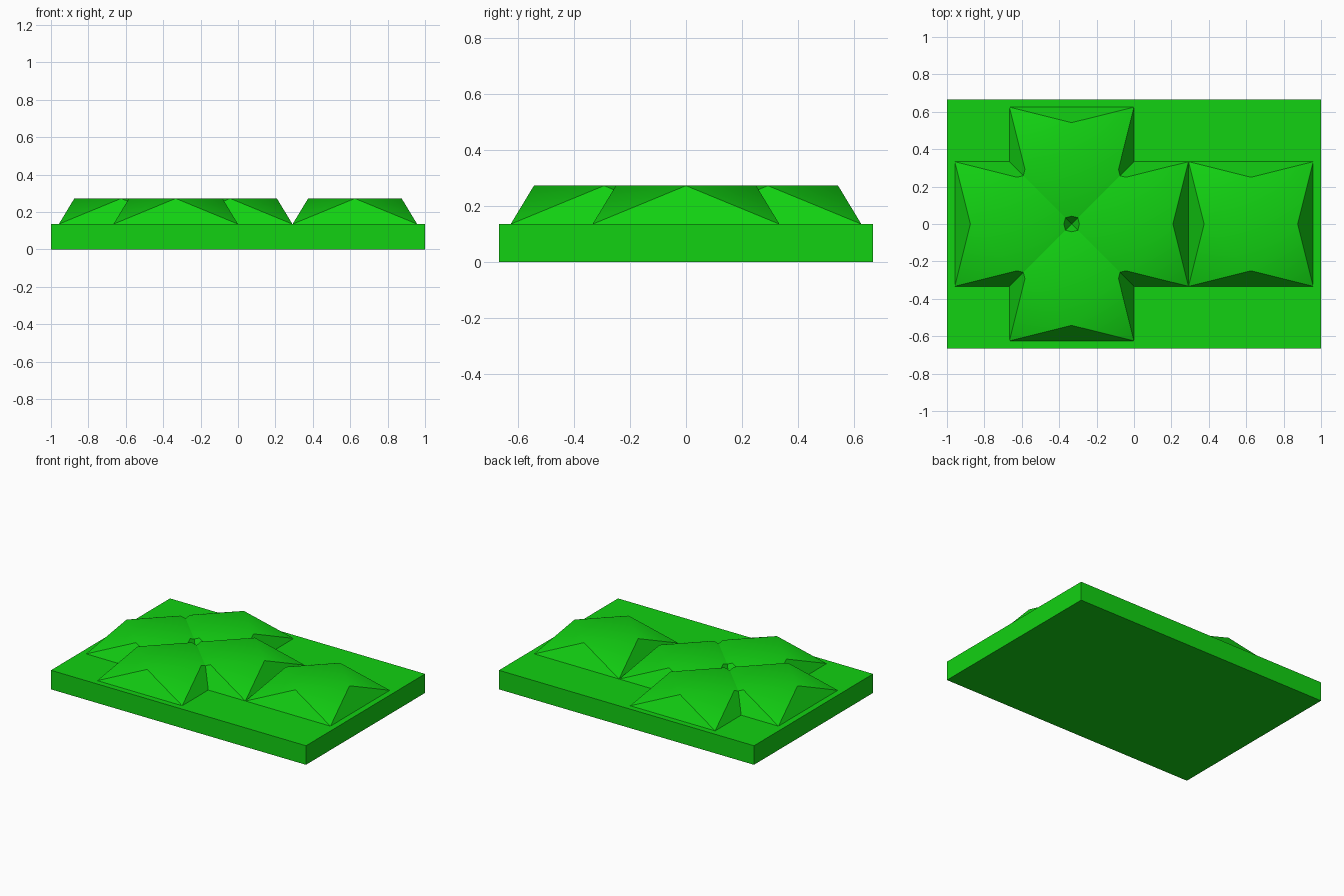
import bpy, bmesh, math

if "Cube" in bpy.data.objects:
    bpy.data.objects.remove(bpy.data.objects["Cube"])

green = bpy.data.materials.new("bright_green")
green.diffuse_color = (0.006, 0.64, 0.006, 1)
green.use_nodes = True
green.node_tree.nodes["Principled BSDF"].inputs["Base Color"].default_value = green.diffuse_color

PLATE_H, TOP_Z = 0.135, 0.272   # plate top and stud top heights
HALF, TIP = 0.333, 0.25         # stud half width, distance of tips from its centre


def make_object(name, bm):
    bmesh.ops.recalc_face_normals(bm, faces=bm.faces[:])
    mesh = bpy.data.meshes.new(name)
    bm.to_mesh(mesh)
    bm.free()
    mesh.materials.append(green)
    obj = bpy.data.objects.new(name, mesh)
    bpy.context.collection.objects.link(obj)
    return obj


# flat rectangular plate
bm = bmesh.new()
bmesh.ops.create_cube(bm, size=1)
bmesh.ops.scale(bm, vec=(2, 4 / 3, PLATE_H), verts=bm.verts[:])
bmesh.ops.translate(bm, vec=(0, 0, PLATE_H / 2), verts=bm.verts[:])
make_object("base_plate", bm)


# twisted stud: square foot, smaller square top turned by 45 degrees
def stud(name, x, y):
    bm = bmesh.new()

    def ring(radius, z, turn):
        return [bm.verts.new((x + radius * math.cos(turn + i * math.pi / 2),
                              y + radius * math.sin(turn + i * math.pi / 2), z))
                for i in range(4)]

    tips = ring(TIP, TOP_Z, 0)
    foot = ring(HALF * math.sqrt(2), PLATE_H, math.pi / 4)
    bm.faces.new(tips)
    for i in range(4):
        j = (i + 1) % 4
        bm.faces.new((tips[i], foot[i], tips[j]))   # gentle corner slope
        bm.faces.new((foot[i], foot[j], tips[j]))   # steep side
    obj = make_object(name, bm)
    bpy.ops.object.select_all(action='DESELECT')
    obj.select_set(True)
    bpy.context.view_layer.objects.active = obj
    bpy.ops.object.shade_smooth_by_angle(angle=math.radians(30))


# four overlapping studs in a cross, and one alone on the right
for name, x, y in (("left_stud", -0.625, 0), ("middle_stud", -0.042, 0),
                   ("back_stud", -0.333, 0.292), ("front_stud", -0.333, -0.292),
                   ("right_stud", 0.625, 0)):
    stud(name, x, y)
